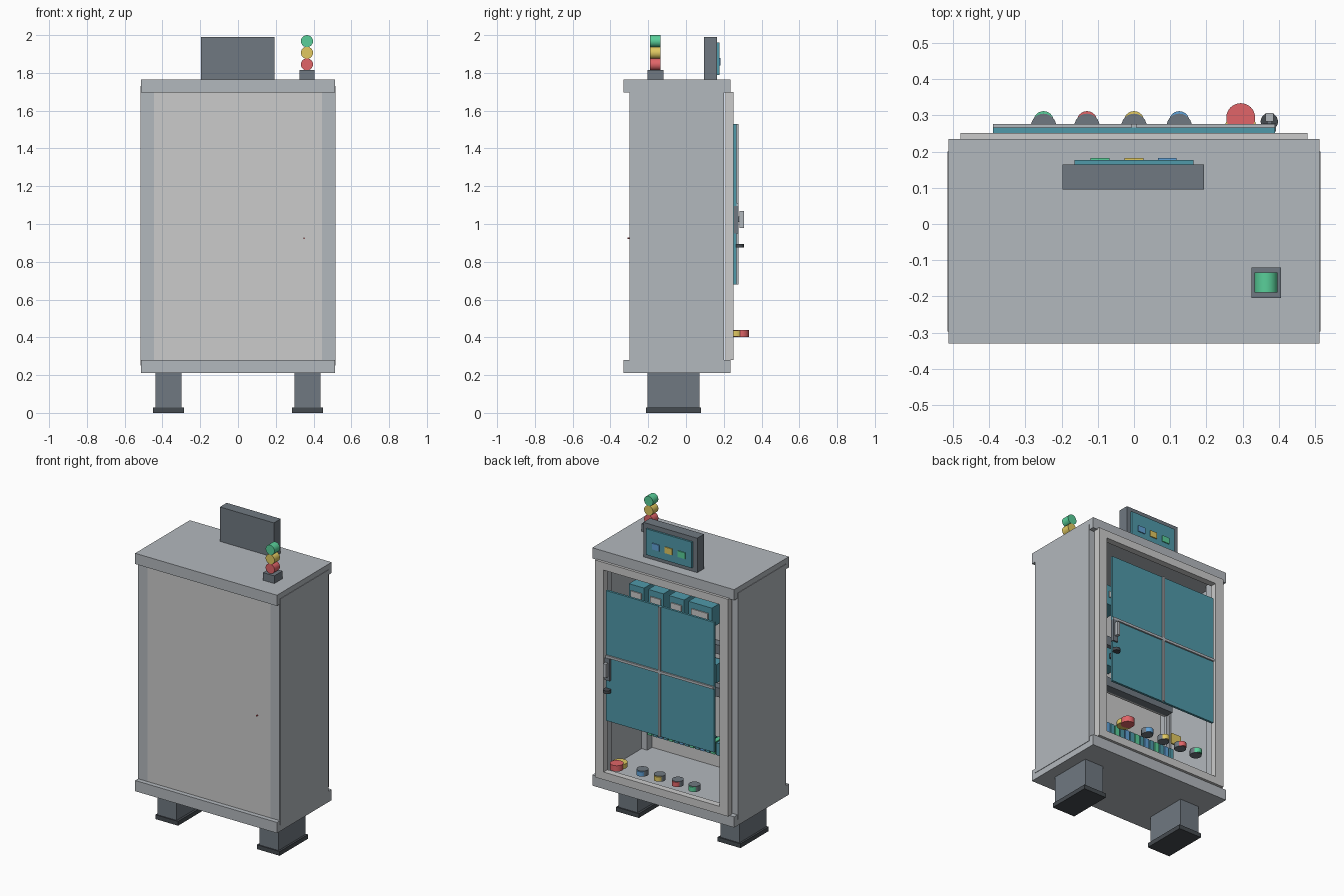
import bpy, math

if "Cube" in bpy.data.objects:
    bpy.data.objects.remove(bpy.data.objects["Cube"])

mats = {}
COLORS = {
    "light": (0.62, 0.64, 0.65), "body": (0.45, 0.48, 0.51), "dark": (0.16, 0.19, 0.22),
    "black": (0.06, 0.07, 0.08), "teal": (0.08, 0.32, 0.40), "green": (0.10, 0.62, 0.32),
    "yellow": (0.75, 0.58, 0.12), "red": (0.75, 0.13, 0.14), "blue": (0.12, 0.36, 0.68),
}


def paint(ob, color):
    if color not in mats:
        mats[color] = bpy.data.materials.new(color)
        mats[color].diffuse_color = (*COLORS[color], 1)
    ob.data.materials.append(mats[color])


def box(name, x, y, z, color="body"):
    """Box from (min, max) ranges on each axis."""
    bpy.ops.mesh.primitive_cube_add(size=1, location=[(a + b) / 2 for a, b in (x, y, z)])
    ob = bpy.context.object
    ob.name = name
    ob.scale = [b - a for a, b in (x, y, z)]
    bpy.ops.object.transform_apply(location=False, rotation=False, scale=True)
    paint(ob, color)
    return ob


def disc(name, center, r, depth, axis, color):
    rot = (math.pi / 2, 0, 0) if axis == "y" else (0, 0, 0)
    bpy.ops.mesh.primitive_cylinder_add(vertices=24, radius=r, depth=depth, location=center, rotation=rot)
    ob = bpy.context.object
    ob.name = name
    bpy.ops.object.shade_smooth_by_angle()
    paint(ob, color)
    return ob


def span(s, a, b):
    """Range a..b mirrored to side s."""
    return tuple(sorted((s * a, s * b)))


# Cabinet shell
box("roof", (-0.513, 0.513), (-0.33, 0.235), (1.695, 1.765))
box("plinth", (-0.513, 0.513), (-0.33, 0.235), (0.21, 0.28))
box("back_panel", (-0.445, 0.445), (-0.30, -0.285), (0.28, 1.695), "light")
disc("back_lock", (0.35, -0.303, 0.925), 0.004, 0.012, "y", "red")
for s, side in ((-1, "left"), (1, "right")):
    box(f"{side}_side_panel", span(s, 0.485, 0.516), (-0.297, 0.20), (0.25, 1.73))
    box(f"{side}_back_post", span(s, 0.445, 0.51), (-0.30, -0.235), (0.28, 1.695))
    box(f"{side}_door_post", span(s, 0.445, 0.51), (0.135, 0.20), (0.28, 1.695))
    # Feet
    box(f"{side}_foot", span(s, 0.30, 0.437), (-0.205, 0.072), (0.025, 0.21), "dark")
    box(f"{side}_foot_pad", span(s, 0.285, 0.45), (-0.212, 0.08), (0, 0.028), "black")
    # Door stiles
    box(f"{side}_door_stile", span(s, 0.42, 0.48), (0.21, 0.252), (0.28, 1.70), "light")

# Door rails, glazing and glazing bars
box("door_top_rail", (-0.45, 0.45), (0.21, 0.252), (1.65, 1.70), "light")
box("door_bottom_rail", (-0.45, 0.45), (0.21, 0.252), (0.28, 0.33), "light")
box("door_window", (-0.39, 0.39), (0.252, 0.267), (0.68, 1.53), "teal")
box("window_bar_vertical", (-0.007, 0.007), (0.262, 0.277), (0.68, 1.53))
box("window_bar_horizontal", (-0.39, 0.39), (0.262, 0.277), (1.096, 1.112))

# Door handle and lock
box("handle_plate", (0.357, 0.393), (0.255, 0.278), (0.95, 1.095), "dark")
box("handle_stem", (0.368, 0.382), (0.275, 0.288), (1.01, 1.04), "dark")
box("handle_grip", (0.364, 0.386), (0.284, 0.307), (0.98, 1.07))
disc("door_lock", (0.374, 0.283, 0.885), 0.024, 0.02, "z", "black")

# Push buttons and emergency stop along the bottom of the door
for x, c in ((-0.25, "green"), (-0.13, "red"), (0, "yellow"), (0.125, "blue")):
    disc(f"{c}_button_collar", (x, 0.270, 0.42), 0.035, 0.036, "z", "dark")
    disc(f"{c}_button_cap", (x, 0.284, 0.42), 0.028, 0.03, "z", c)
disc("emergency_stop_collar", (0.295, 0.262, 0.42), 0.045, 0.03, "z", "yellow")
disc("emergency_stop_cap", (0.295, 0.294, 0.42), 0.04, 0.038, "z", "red")

# Operator display on the roof
box("display_housing", (-0.197, 0.193), (0.095, 0.165), (1.76, 1.99), "dark")
box("display_screen", (-0.165, 0.165), (0.160, 0.177), (1.79, 1.96), "teal")
for x, c in ((-0.094, "green"), (0, "yellow"), (0.092, "blue")):
    box(f"display_{c}_key", (x - 0.026, x + 0.026), (0.172, 0.183), (1.84, 1.88), c)

# Signal tower
box("signal_base", (0.325, 0.406), (-0.205, -0.12), (1.76, 1.815), "dark")
for i, c in enumerate(("red", "yellow", "green")):
    disc(f"signal_{c}_lamp", (0.365, -0.162, 1.845 + i * 0.0615), 0.032, 0.056, "y", c)

# Mounting plate, cable ducts and rails inside
box("mounting_plate", (-0.36, 0.36), (-0.12, -0.105), (0.87, 1.60), "light")
for i, z in enumerate((0.90, 1.18)):
    box(f"cable_duct_{i + 1}", (-0.34, 0.34), (-0.105, -0.05), (z - 0.03, z + 0.03), "dark")
for i, z in enumerate((0.55, 1.04, 1.43)):
    box(f"mounting_rail_{i + 1}", (-0.35, 0.35), (-0.105, -0.085), (z - 0.017, z + 0.017))

# Control modules on the upper rail, breakers on the middle rail
for i, x in enumerate((0.33, 0.19, 0.04, -0.13)):
    w = 0.085 if i == 3 else 0.055
    box(f"control_module_{i + 1}", (x - w, x + w), (-0.09, 0.04), (1.36, 1.49), "teal")
    box(f"module_window_{i + 1}", (x - w * 0.7, x + w * 0.7), (0.035, 0.047), (1.41, 1.45), "light")
for i in range(6):
    x = -0.28 + i * 0.112
    box(f"breaker_{i + 1}", (x - 0.045, x + 0.045), (-0.09, -0.01), (0.98, 1.10), "teal")
    box(f"breaker_switch_{i + 1}", (x - 0.015, x + 0.015), (-0.012, 0.005), (1.03, 1.06), "black")

# Terminal strip on the lower rail
for i in range(16):
    x = -0.30 + i * 0.038
    c = ("teal", "blue", "teal", "green")[i % 4]
    box(f"terminal_{i + 1}", (x - 0.015, x + 0.015), (-0.09, -0.01), (0.51, 0.59), c)
box("warning_plate", (-0.37, -0.30), (-0.02, -0.01), (0.63, 0.70), "yellow")
for s, side in ((-1, "left"), (1, "right")):
    box(f"{side}_rail_hanger", span(s, 0.335, 0.36), (-0.12, -0.10), (0.52, 0.88))

for m in bpy.data.materials:
    if m.users and not m.is_grease_pencil:
        m.use_nodes = True
        m.node_tree.nodes["Principled BSDF"].inputs["Base Color"].default_value = m.diffuse_color
